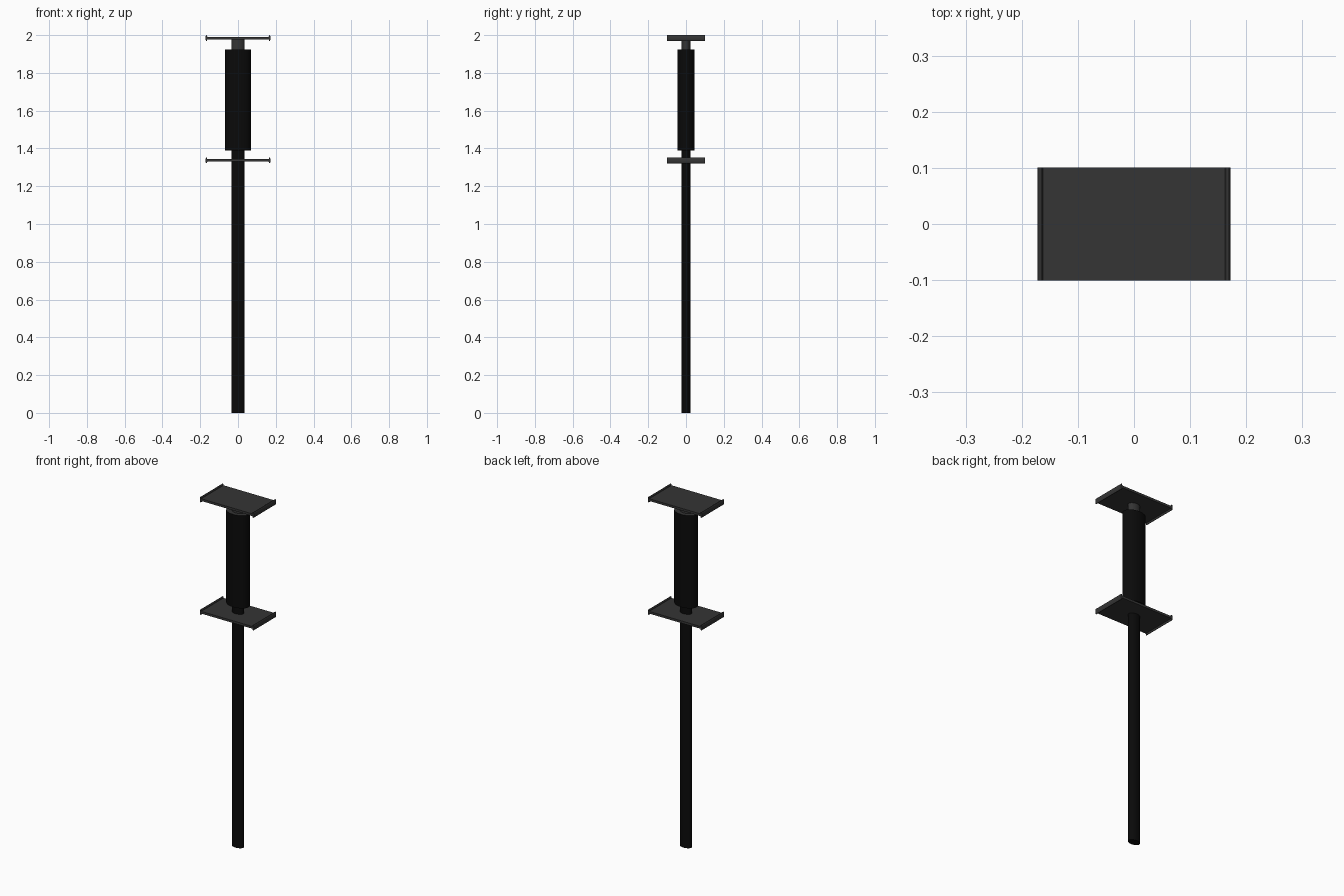
import bpy, math

cube = bpy.data.objects.get("Cube")
if cube:
    bpy.data.objects.remove(cube, do_unlink=True)


def material(name, value):
    mat = bpy.data.materials.new(name)
    mat.use_nodes = True
    colour = (value, value, value, 1)
    mat.diffuse_color = colour
    mat.node_tree.nodes["Principled BSDF"].inputs["Base Color"].default_value = colour
    return mat


black = material("black", 0.003)
grey = material("dark grey", 0.035)


def finish(name, mat):
    obj = bpy.context.object
    obj.name = name
    obj.data.materials.append(mat)
    return obj


def oval_tube(name, rx, ry, z0, z1, mat):
    """Upright cylinder with an oval section."""
    bpy.ops.mesh.primitive_cylinder_add(vertices=32, radius=1, depth=z1 - z0,
                                        location=(0, 0, (z0 + z1) / 2))
    obj = finish(name, mat)
    obj.scale = (rx, ry, 1)
    bpy.ops.object.transform_apply(location=False, rotation=False, scale=True)
    bpy.ops.object.shade_smooth_by_angle()
    return obj


def flange(name, z):
    """Flat plate with a slim oval lip along each short side."""
    bpy.ops.mesh.primitive_cube_add(size=1, location=(0, 0, z))
    plate = finish(name + "_plate", grey)
    plate.scale = (0.334, 0.202, 0.013)
    for side, x in (("left", 0.167), ("right", -0.167)):
        bpy.ops.mesh.primitive_cylinder_add(vertices=16, radius=1, depth=0.202,
                                            location=(x, 0, z),
                                            rotation=(math.pi / 2, 0, 0))
        lip = finish(f"{name}_lip_{side}", grey)
        lip.scale = (0.005, 0.016, 1)
        bpy.ops.object.shade_smooth_by_angle()


# Long lower shaft, wide barrel and short upper stem
oval_tube("lower_shaft", 0.035, 0.023, 0, 1.40, black)
barrel = oval_tube("barrel", 0.068, 0.045, 1.39, 1.923, black)
oval_tube("upper_stem", 0.035, 0.023, 1.90, 1.984, grey)

# Grey top face of the barrel
barrel.data.materials.append(grey)
for face in barrel.data.polygons:
    if face.normal.z > 0.9:
        face.material_index = 1

# End flange and middle flange
flange("top_flange", 1.984)
flange("middle_flange", 1.337)
